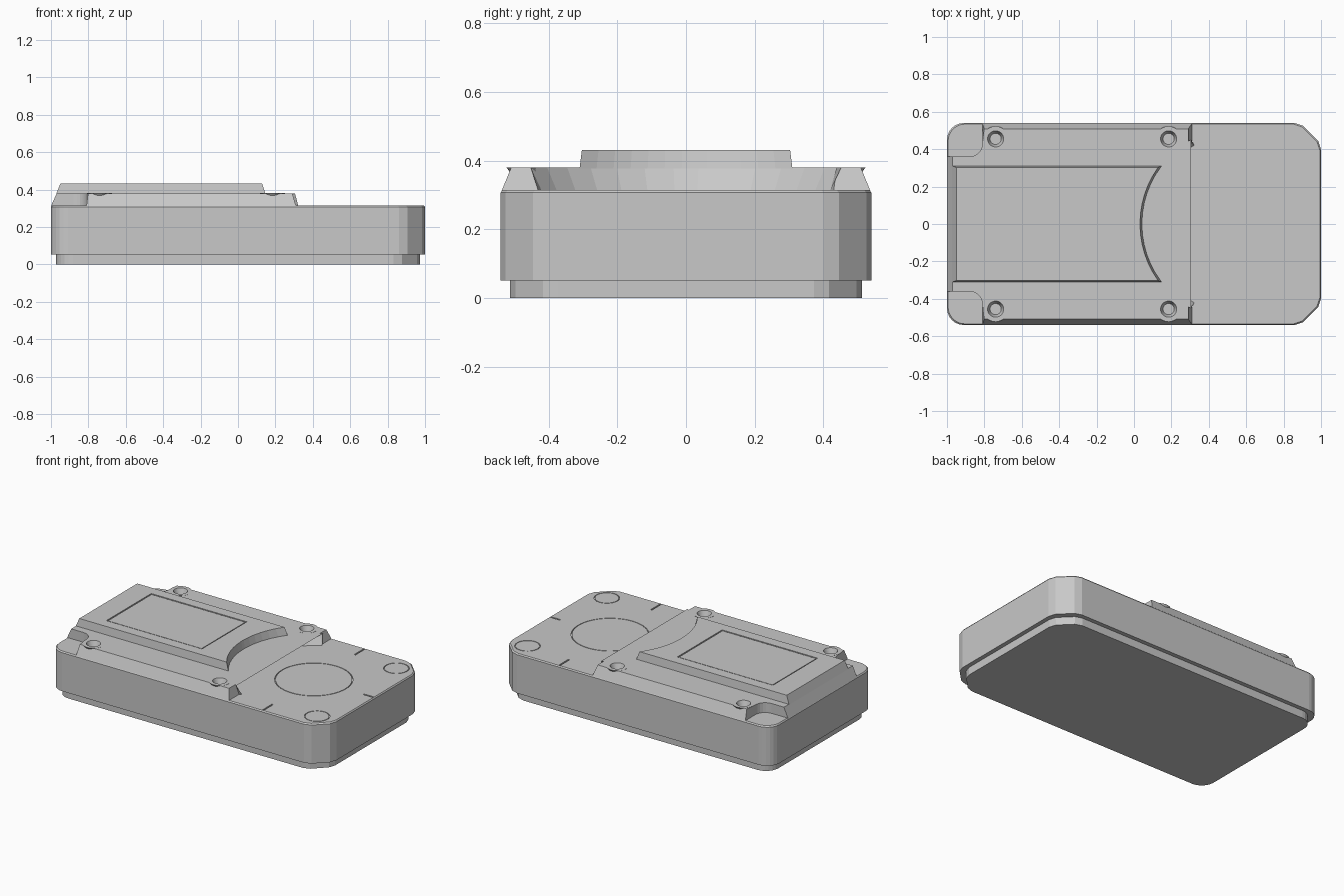
import bpy, bmesh
from math import sin, cos, radians
from mathutils import Vector

cube = bpy.data.objects.get("Cube")
if cube:
    bpy.data.objects.remove(cube, do_unlink=True)

grey = bpy.data.materials.new("light grey")
grey.use_nodes = True
COLOUR = (0.58, 0.58, 0.58, 1)
grey.diffuse_color = COLOUR
grey.node_tree.nodes["Principled BSDF"].inputs["Base Color"].default_value = COLOUR

TOP, DECK, RIDGE = 0.315, 0.38, 0.432
DIAL_X = 0.555


def arc(cx, cy, r, start, end, steps):
    """Points along a circular arc, angles in degrees."""
    angles = [radians(start + (end - start) * i / steps) for i in range(steps + 1)]
    return [(cx + r * cos(a), cy + r * sin(a)) for a in angles]


def loft(name, layers):
    """Solid through stacked outlines, given as (outline, z)."""
    bm = bmesh.new()
    rings = [[bm.verts.new((x, y, z)) for x, y in pts] for pts, z in layers]
    n = len(rings[0])
    bm.faces.new(rings[0])
    bm.faces.new(rings[-1])
    for low, high in zip(rings, rings[1:]):
        for i in range(n):
            j = (i + 1) % n
            bm.faces.new((low[i], low[j], high[j], high[i]))
    bmesh.ops.recalc_face_normals(bm, faces=bm.faces)
    mesh = bpy.data.meshes.new(name)
    bm.to_mesh(mesh)
    bm.free()
    mesh.materials.append(grey)
    obj = bpy.data.objects.new(name, mesh)
    bpy.context.collection.objects.link(obj)
    return obj


def cone(name, x, y, r_low, r_high, z_low, z_high, steps=32):
    rings = [arc(x, y, r, 0, 360 - 360 / steps, steps - 1) for r in (r_low, r_high)]
    return loft(name, [(rings[0], z_low), (rings[1], z_high)])


def box(name, x0, x1, y0, y1, z0, z1):
    pts = [(x0, y0), (x1, y0), (x1, y1), (x0, y1)]
    return loft(name, [(pts, z0), (pts, z1)])


def cut(obj, cutter):
    mod = obj.modifiers.new("cut", "BOOLEAN")
    mod.operation = "DIFFERENCE"
    mod.solver = "EXACT"
    mod.object = cutter
    cutter.hide_render = True
    cutter.hide_set(True)


def mirrored(half):
    """Closes an outline whose +y half runs from right to left."""
    return half + [(x, -y) for x, y in reversed(half)]


def case_outline(inset):
    """Rounded corners at the left end, wide softened chamfers at the right."""
    e = 1 - inset
    w = 0.54 - inset
    right = [(e, w - 0.14), (e - 0.015, w - 0.095), (e - 0.095, w - 0.015), (e - 0.14, w)]
    return mirrored(right + arc(-e + 0.09, w - 0.09, 0.09, 90, 180, 6))


def deck_outline(inset):
    """Dial recess at the right end, stepped corners at the left."""
    recess = arc(DIAL_X, 0, 0.48 + inset * 1.3, 176, 119, 6)
    right = 0.31 - inset * 0.7
    half = recess + [(right, 0.43 + inset * 0.3), (right, 0.537 - inset)]
    half += [(-0.81 + inset * 0.3, 0.537 - inset)]
    half += arc(-0.88, 0.43, 0.07, 0, -90, 6)
    half += [(-1 + inset * 1.1, 0.36)]
    return mirrored(half)


def ridge_outline(r, left, width):
    reach = (r * r - width * width) ** 0.5
    steps = 6
    half = []
    for i in range(steps + 1):
        y = width * (i + 0.25) / (steps + 0.25)
        half.append((DIAL_X - (r * r - y * y) ** 0.5, y))
    half[-1] = (DIAL_X - reach, width)
    return mirrored(half + [(left, width)])


# Lower case: recessed foot and main body
loft("base_foot", [(case_outline(0.028), 0), (case_outline(0.028), 0.06)])
body = loft("main_body", [(case_outline(0), 0.052), (case_outline(0), TOP - 0.008),
                          (case_outline(0.006), TOP)])

# Raised deck and central ridge
deck = loft("upper_deck", [(deck_outline(0), TOP - 0.003), (deck_outline(0.028), DECK)])
ridge = loft("centre_ridge", [(ridge_outline(0.512, -0.972, 0.31), DECK - 0.003),
                              (ridge_outline(0.523, -0.95, 0.303), RIDGE)])

# Screw bosses flaring out of the deck sides, with sunken holes
for x, end in ((-0.74, "left"), (0.185, "right")):
    for side in (-1, 1):
        y = side * 0.455
        boss = cone(f"screw_boss_{end}", x, y, 0.038, 0.068, 0.34, DECK + 0.001)
        hole = cone("screw_hole_cutter", x, y, 0.03, 0.045, 0.345, DECK + 0.006)
        cut(deck, hole)
        cut(boss, hole)

# Dial and small pads, marked by fine shallow rings
pads = [(DIAL_X, 0, 0.235), (0.87, 0.415, 0.077), (0.87, -0.415, 0.077)]
for x, y, r in pads:
    ring = cone("ring_groove_cutter", x, y, r, r, TOP - 0.006, TOP + 0.02, 48)
    cut(body, ring)
    cone("round_pad", x, y, r - 0.005, r - 0.005, TOP - 0.02, TOP, 48)

# Tick grooves around the dial
T = 0.005
ticks = [(0.92, 0.99, -T, T), (0.1, 0.17, -T, T),
         (DIAL_X - T, DIAL_X + T, 0.43, 0.53), (DIAL_X - T, DIAL_X + T, -0.53, -0.43)]
for x0, x1, y0, y1 in ticks:
    cut(body, box("tick_cutter", x0, x1, y0, y1, TOP - 0.008, TOP + 0.02))

# Sunken window panel on the ridge
cut(ridge, box("window_cutter", -0.8, -0.1, -0.235, 0.235, RIDGE - 0.006, RIDGE + 0.02))
box("window_panel", -0.793, -0.107, -0.228, 0.228, RIDGE - 0.02, RIDGE - 0.002)
